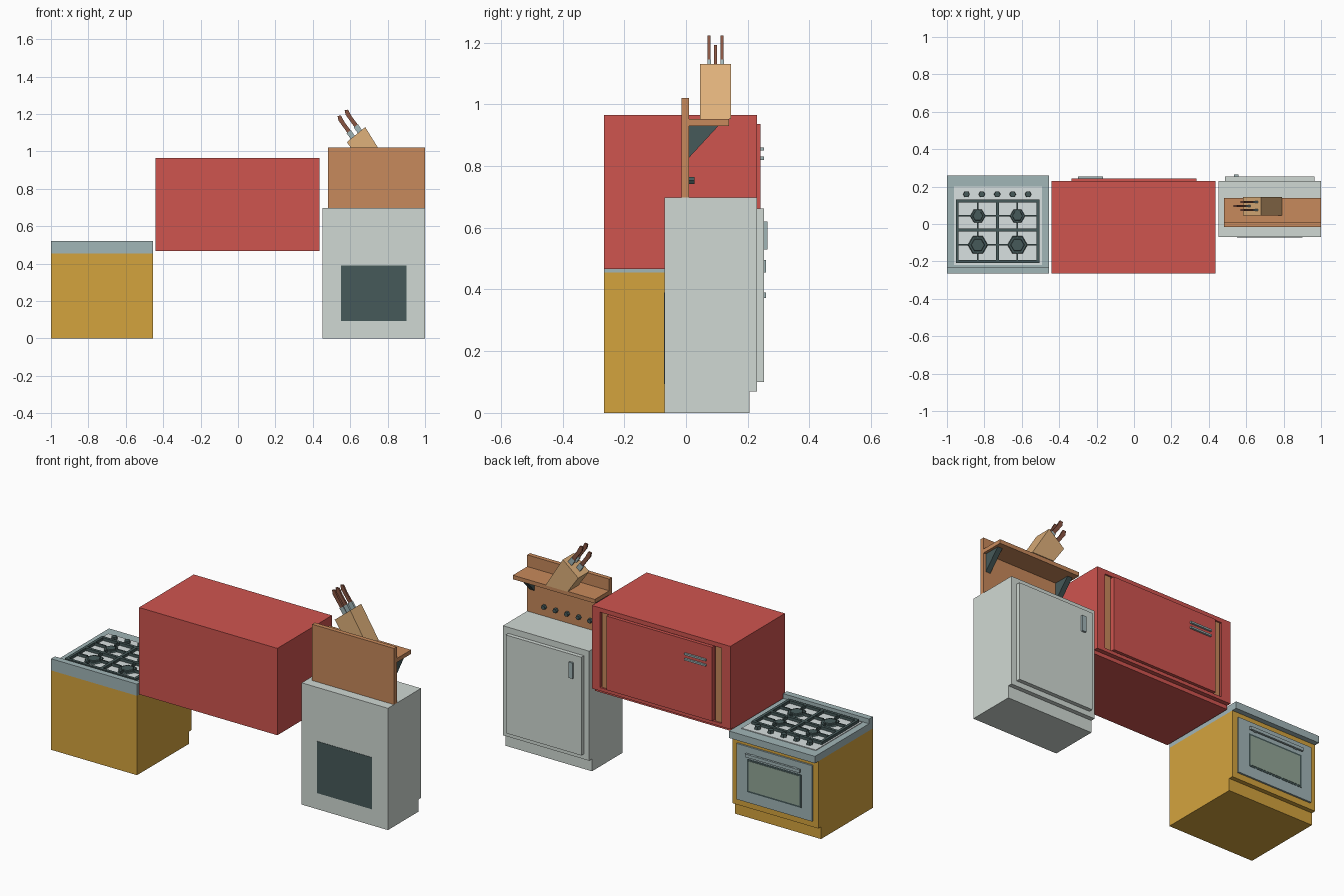
import bpy, bmesh, math
from mathutils import Matrix

if "Cube" in bpy.data.objects:
    bpy.data.objects.remove(bpy.data.objects["Cube"])


def mat(name, r, g, b):
    m = bpy.data.materials.new(name)
    m.diffuse_color = ((r / 255) ** 2.2, (g / 255) ** 2.2, (b / 255) ** 2.2, 1)
    m.use_nodes = True
    m.node_tree.nodes["Principled BSDF"].inputs["Base Color"].default_value = m.diffuse_color
    return m


RED = mat("red", 206, 85, 80)
YELLOW = mat("yellow", 211, 162, 64)
WHITE = mat("off_white", 207, 216, 210)
STEEL = mat("steel", 160, 180, 182)
PALE = mat("pale_steel", 215, 224, 224)
DARK = mat("dark", 72, 90, 90)
GLASS = mat("oven_glass", 145, 165, 150)
WOOD = mat("wood", 198, 136, 92)
TAN = mat("tan_wood", 222, 175, 122)
HANDLE = mat("dark_wood", 135, 85, 68)


def finish(bm, name, material):
    bmesh.ops.recalc_face_normals(bm, faces=bm.faces)
    me = bpy.data.meshes.new(name)
    bm.to_mesh(me)
    bm.free()
    me.materials.append(material)
    ob = bpy.data.objects.new(name, me)
    bpy.context.collection.objects.link(ob)
    return ob


def boxes(name, material, *extents):
    """One object from boxes given as (x0, x1, y0, y1, z0, z1)."""
    bm = bmesh.new()
    for x0, x1, y0, y1, z0, z1 in extents:
        m = Matrix.Translation(((x0 + x1) / 2, (y0 + y1) / 2, (z0 + z1) / 2))
        bmesh.ops.create_cube(bm, size=1, matrix=m @ Matrix.Diagonal((x1 - x0, y1 - y0, z1 - z0, 1)))
    return finish(bm, name, material)


def prism(points, vec):
    bm = bmesh.new()
    f = bm.faces.new([bm.verts.new(p) for p in points])
    r = bmesh.ops.extrude_face_region(bm, geom=[f])
    bmesh.ops.translate(bm, vec=vec, verts=[v for v in r["geom"] if isinstance(v, bmesh.types.BMVert)])
    bmesh.ops.recalc_face_normals(bm, faces=bm.faces)
    return bm


def hexes(name, material, spots, axis="z"):
    """Six-sided discs (x, y, z, radius, height) standing on their base point."""
    bm = bmesh.new()
    for x, y, z, r, h in spots:
        turn = Matrix.Rotation(-math.pi / 2, 4, "X") if axis == "y" else Matrix.Identity(4)
        m = Matrix.Translation((x, y, z)) @ turn @ Matrix.Translation((0, 0, h / 2)) @ Matrix.Rotation(math.pi / 6, 4, "Z")
        bmesh.ops.create_cone(bm, cap_ends=True, segments=6, radius1=r, radius2=r * 0.9, depth=h, matrix=m)
    return finish(bm, name, material)


def cabinet(x0, x1, yb, z0, z1, kick):
    """Cabinet body with a toe kick on its +y side."""
    prof = [(yb, z0), (0.205, z0), (0.205, z0 + kick), (0.23, z0 + kick), (0.23, z1), (yb, z1)]
    return prism([(x0, y, z) for y, z in prof], (x1 - x0, 0, 0))


# Fridge cabinet
finish(cabinet(0.453, 1.0, -0.07, 0, 0.698, 0.07), "fridge_body", WHITE)
boxes("fridge_door", WHITE, (0.487, 0.966, 0.225, 0.253, 0.10, 0.663))
boxes("fridge_handle", STEEL, (0.535, 0.56, 0.25, 0.264, 0.53, 0.62))
boxes("fridge_back_grille", DARK, (0.55, 0.90, -0.072, -0.06, 0.093, 0.39))

# Backboard, shelf, brackets and pegs
boxes("backboard", WOOD, (0.48, 1.0, -0.015, 0.01, 0.698, 1.02))
boxes("shelf", WOOD, (0.48, 1.0, 0.008, 0.14, 0.93, 0.953))
for i, x in enumerate((0.495, 0.955)):
    bm = prism([(x, 0.008, 0.93), (x, 0.105, 0.93), (x, 0.008, 0.825)], (0.03, 0, 0))
    finish(bm, f"shelf_bracket_{i}", DARK)
hexes("backboard_knobs", DARK, [(0.597 + i * 0.073, 0.008, 0.753, 0.014, 0.019) for i in range(5)], "y")

# Knife block and knives leaning along the block
block = [(0.65, 0.953), (0.79, 0.953), (0.68, 1.13), (0.582, 1.05)]
finish(prism([(x, 0.045, z) for x, z in block], (0, 0.10, 0)), "knife_block", TAN)
for i, (x, y, z) in enumerate([(0.65, 0.075, 1.108), (0.65, 0.117, 1.108), (0.612, 0.096, 1.077)]):
    lean = Matrix.Translation((x, y, z)) @ Matrix.Rotation(-0.6, 4, "Y")
    bolster = boxes(f"knife_bolster_{i}", STEEL, (-0.014, 0.014, -0.006, 0.006, -0.03, 0.035))
    grip = prism([(-0.01, -0.005, 0.035), (0.012, -0.005, 0.035), (0.01, -0.005, 0.09),
                  (0.014, -0.005, 0.13), (-0.002, -0.005, 0.138), (-0.012, -0.005, 0.115)], (0, 0.01, 0))
    grip = finish(grip, f"knife_handle_{i}", HANDLE)
    for ob in (bolster, grip):
        ob.data.transform(lean)

# Red cabinet with a recessed opening
bm = cabinet(-0.442, 0.435, -0.265, 0.467, 0.965, 0.022)
face = max(bm.faces, key=lambda f: f.calc_center_median().y)
bmesh.ops.inset_individual(bm, faces=[face], thickness=0.03)
r = bmesh.ops.extrude_face_region(bm, geom=[face])
for v in face.verts if face.is_valid else []:
    v.co.x = math.copysign(0.385, v.co.x)
    v.co.z = 0.94 if v.co.z > 0.7 else 0.508
inner = [v for v in r["geom"] if isinstance(v, bmesh.types.BMVert)]
for v in inner:
    v.co.x = math.copysign(0.385, v.co.x)
    v.co.z = 0.94 if v.co.z > 0.7 else 0.508
    v.co.y = 0.215
if face.is_valid:
    bmesh.ops.delete(bm, geom=[face], context="FACES_ONLY")
finish(bm, "red_cabinet_body", RED)
boxes("red_cabinet_side_strips", WOOD, *[(s - 0.019, s + 0.019, 0.21, 0.221, 0.508, 0.94) for s in (-0.36, 0.36)])
boxes("red_cabinet_door", RED, (-0.335, 0.335, 0.21, 0.242, 0.512, 0.936))
boxes("red_cabinet_handles", STEEL, *[(-0.30, -0.165, 0.238, 0.253, z - 0.005, z + 0.005) for z in (0.825, 0.855)])

# Stove body, counter and splashback
finish(cabinet(-1.0, -0.455, -0.265, 0, 0.455, 0.07), "stove_body", YELLOW)
boxes("stove_counter", STEEL, (-1.0, -0.455, -0.265, 0.26, 0.455, 0.495))
boxes("stove_splashback", STEEL, (-1.0, -0.455, -0.265, -0.23, 0.49, 0.522))
boxes("hob_plate", PALE, (-0.963, -0.493, -0.22, 0.20, 0.49, 0.499))

# Oven front
boxes("oven_door", STEEL, (-0.967, -0.488, 0.225, 0.24, 0.105, 0.425))
boxes("oven_window", GLASS, (-0.89, -0.565, 0.235, 0.243, 0.175, 0.345))
boxes("oven_window_frame", DARK, (-0.90, -0.555, 0.235, 0.2415, 0.165, 0.355))
boxes("oven_handle", STEEL, (-0.90, -0.555, 0.247, 0.259, 0.372, 0.39),
      *[(x - 0.01, x + 0.01, 0.235, 0.25, 0.374, 0.388) for x in (-0.86, -0.595)])

# Burners, control knobs and grates
burners = [(x, y, r) for x in (-0.835, -0.623) for y, r in ((-0.112, 0.055), (0.043, 0.042))]
hexes("burners", DARK, [(x, y, 0.497, r, 0.010) for x, y, r in burners])
hexes("burner_caps", DARK, [(x, y, 0.505, r * 0.7, 0.007) for x, y, r in burners])
hexes("control_knobs", DARK, [(-0.896 + i * 0.0825, 0.159, 0.497, 0.018, 0.02) for i in range(5)])
X0, XM, X1, Y0, YM, Y1, W = -0.945, -0.729, -0.513, -0.2, -0.032, 0.122, 0.008
Z = (0.498, 0.515)
bars = [(x - W, x + W, Y0 - W, Y1 + W, *Z) for x in (X0, XM, X1)]
bars += [(X0, X1, y - W, y + W, *Z) for y in (Y0, YM, Y1)]
T = 0.004
for x, y, r in burners:
    ya, yb = (Y0, YM) if y < YM else (YM, Y1)
    xa, xb = (X0, XM) if x < XM else (XM, X1)
    k = r * 0.75
    bars += [(xa, x - k, y - T, y + T, *Z), (x + k, xb, y - T, y + T, *Z),
             (x - T, x + T, ya, y - k, *Z), (x - T, x + T, y + k, yb, *Z)]
boxes("pan_grates", DARK, *bars)
